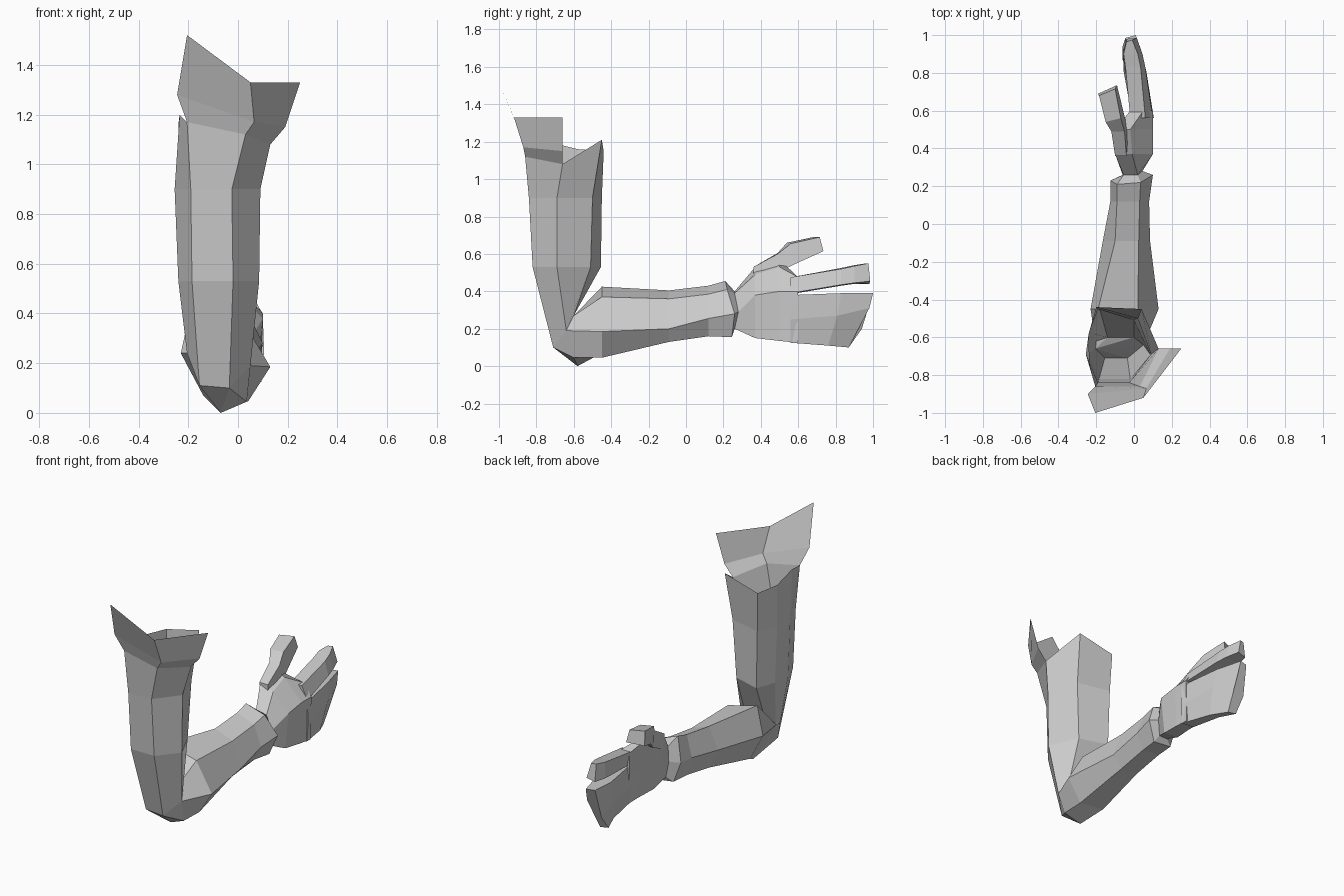
import bpy
import bmesh

default_cube = bpy.data.objects.get("Cube")
if default_cube:
    bpy.data.objects.remove(default_cube, do_unlink=True)

# One plain grey for the whole arm
grey = bpy.data.materials.new("plain_grey")
grey.use_nodes = True
grey.diffuse_color = (.6, .6, .6, 1)
shader = grey.node_tree.nodes["Principled BSDF"]
shader.inputs["Base Color"].default_value = grey.diffuse_color
shader.inputs["Roughness"].default_value = .8


def finish(name, bm, recalculate=True):
    """Turn a bmesh into a flat shaded object."""
    if recalculate:
        bmesh.ops.recalc_face_normals(bm, faces=bm.faces[:])
    mesh = bpy.data.meshes.new(name)
    bm.to_mesh(mesh)
    bm.free()
    mesh.materials.append(grey)
    obj = bpy.data.objects.new(name, mesh)
    bpy.context.collection.objects.link(obj)
    return obj


def loft(name, rings, closed=True, cap_start=False, cap_end=False):
    """Skin a row of equal sized cross-sections."""
    bm = bmesh.new()
    rows = [[bm.verts.new(point) for point in ring] for ring in rings]
    count = len(rows[0])
    for lower, upper in zip(rows, rows[1:]):
        for i in range(count if closed else count - 1):
            j = (i + 1) % count
            bm.faces.new((lower[i], lower[j], upper[j], upper[i]))
    if cap_start:
        bm.faces.new(rows[0][::-1])
    if cap_end:
        bm.faces.new(rows[-1])
    return finish(name, bm, closed)


def hull(name, points):
    """Wrap a faceted solid around a set of points."""
    bm = bmesh.new()
    verts = [bm.verts.new(point) for point in points]
    result = bmesh.ops.convex_hull(bm, input=verts)
    unused = [v for v in result["geom_interior"] if isinstance(v, bmesh.types.BMVert)]
    bmesh.ops.delete(bm, geom=unused, context="VERTS")
    return finish(name, bm)


def level(z, outline):
    """Horizontal section of the upper arm."""
    return [(x, y, z) for x, y in outline]


def slice_at(y, outline):
    """Upright section of the forearm and hand."""
    return [(x, y, z) for x, z in outline]


# Upper arm: an open seven sided sleeve, from the elbow to the ragged rim
sleeve_base = [(-.155, -.71, .11), (-.035, -.71, .1), (.05, -.64, .19), (0, -.6, .27),
               (-.14, -.6, .27), (-.2, -.62, .25), (-.205, -.66, .24)]
sleeve_rim = [(-.205, -.86, 1.17), (.03, -.86, 1.12), (.13, -.66, 1.08), (.04, -.45, 1.21),
              (-.2, -.44, 1.15), (-.24, -.58, 1.16), (-.235, -.74, 1.2)]
loft("upper_arm", [
    sleeve_base,
    level(.53, [(-.185, -.82), (-.02, -.82), (.085, -.69), (0, -.51),
                (-.18, -.455), (-.225, -.58), (-.24, -.69)]),
    level(.9, [(-.19, -.84), (-.025, -.84), (.09, -.69), (.02, -.5),
               (-.19, -.45), (-.24, -.58), (-.255, -.69)]),
    sleeve_rim,
])

# Flared rim on the front and one side of the sleeve
loft("flared_rim", [
    sleeve_rim[:3],
    [(-.245, -.9, 1.28), (.065, -.87, 1.17), (.19, -.66, 1.15)],
    [(-.205, -1, 1.52), (.05, -.92, 1.33), (.25, -.66, 1.33)],
], closed=False)

# Elbow: a faceted solid that joins the sleeve to the forearm
forearm_base = [(-.14, -.6, .27), (0, -.6, .27), (.05, -.64, .19),
                (.035, -.6, .045), (-.07, -.58, 0), (-.205, -.62, .24)]
hull("elbow", sleeve_base + forearm_base)

# Forearm: six sides, ending in a cuff that steps in at the wrist
wrist = [(-.055, .26, .4), (.02, .26, .39), (.045, .28, .29),
         (.02, .26, .2), (-.04, .26, .2), (-.06, .26, .3)]
loft("forearm", [
    forearm_base,
    slice_at(-.45, [(-.19, .425), (.02, .37), (.13, .185), (.04, .045), (-.14, .07), (-.23, .24)]),
    slice_at(-.09, [(-.1, .405), (.025, .36), (.085, .2), (.02, .13), (-.1, .14), (-.165, .27)]),
    slice_at(.12, [(-.09, .43), (.03, .385), (.08, .255), (.03, .16), (-.09, .17), (-.125, .29)]),
    [(-.09, .21, .455), (.035, .22, .41), (.1, .26, .28),
     (.05, .245, .155), (-.08, .24, .17), (-.125, .23, .3)],
    wrist,
], cap_end=True)

# Palm: widens from the wrist to the knuckles
loft("palm", [
    wrist,
    slice_at(.37, [(-.1, .53), (-.01, .49), (.1, .38), (.075, .15), (-.03, .16), (-.08, .34)]),
    slice_at(.5, [(-.1, .57), (-.02, .53), (.1, .4), (.09, .135), (0, .14), (-.03, .34)]),
    slice_at(.6, [(-.02, .475), (.05, .475), (.1, .4), (.095, .125), (.01, .13), (-.02, .34)]),
], cap_start=True, cap_end=True)

# Thumb: leans up and out from the palm
loft("thumb", [
    slice_at(.36, [(-.1, .53), (-.04, .53), (-.04, .43), (-.09, .43)]),
    slice_at(.49, [(-.12, .605), (-.05, .6), (-.03, .5), (-.11, .49)]),
    [(-.15, .54, .66), (-.07, .56, .655), (-.05, .57, .54), (-.13, .54, .54)],
    [(-.185, .68, .69), (-.1, .715, .69), (-.09, .735, .615), (-.19, .69, .6)],
], cap_start=True, cap_end=True)

# Separate upper finger, curling towards the palm
loft("upper_finger", [
    slice_at(.56, [(-.02, .475), (.06, .475), (.1, .39), (0, .385)]),
    slice_at(.83, [(-.045, .525), (.035, .52), (.06, .435), (-.05, .43)]),
    slice_at(.9, [(-.055, .54), (.02, .535), (.045, .445), (-.06, .44)]),
    [(-.04, .965, .55), (-.01, .975, .55), (.015, .985, .455), (-.04, .98, .44)],
], cap_start=True, cap_end=True)

# Remaining fingers, joined as one curled mitt
loft("joined_fingers", [
    slice_at(.56, [(0, .38), (.1, .38), (.105, .25), (.095, .125), (.01, .13), (-.01, .25)]),
    [(-.05, .83, .385), (.055, .83, .39), (.065, .81, .27),
     (.05, .76, .11), (-.02, .76, .12), (-.055, .81, .25)],
    [(-.045, .985, .39), (.01, 1, .39), (.015, .98, .31),
     (0, .87, .1), (-.06, .87, .11), (-.06, .94, .2)],
], cap_start=True, cap_end=True)
